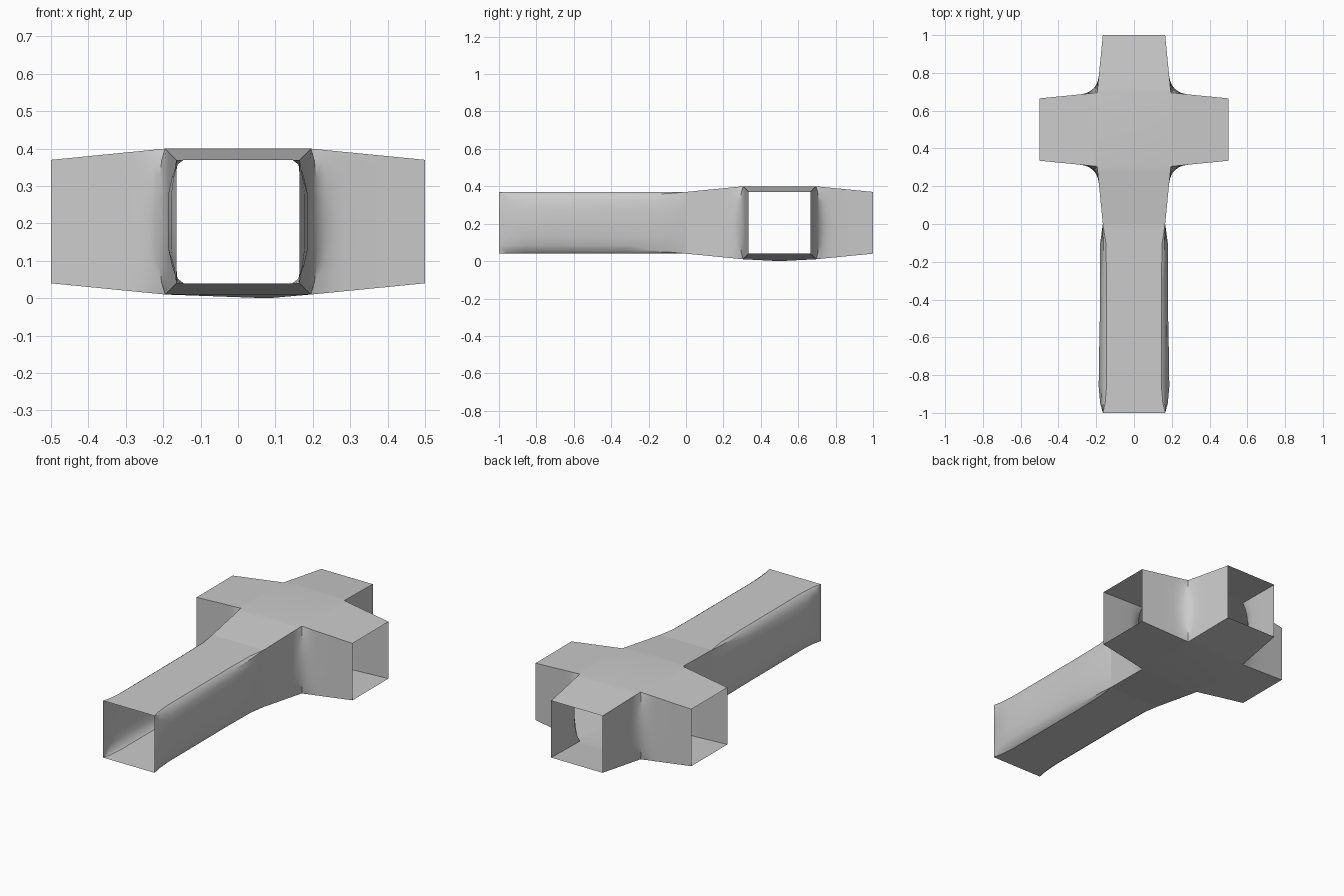
import bpy, math

if "Cube" in bpy.data.objects:
    bpy.data.objects.remove(bpy.data.objects["Cube"])

Z0, Z1, W = 0.04, 0.37, 0.165   # floor, ceiling and half width of the openings
CY = 0.5                        # centre of the crossing along y


def make_object(name, verts, faces):
    mesh = bpy.data.meshes.new(name)
    mesh.from_pydata(verts, [], faces)
    obj = bpy.data.objects.new(name, mesh)
    bpy.context.collection.objects.link(obj)
    bpy.context.view_layer.objects.active = obj
    obj.select_set(True)
    bpy.ops.object.mode_set(mode='EDIT')
    bpy.ops.mesh.select_all(action='SELECT')
    bpy.ops.mesh.remove_doubles(threshold=0.0005)
    bpy.ops.mesh.normals_make_consistent(inside=False)
    bpy.ops.object.mode_set(mode='OBJECT')
    bpy.ops.object.shade_smooth_by_angle(angle=math.radians(35))
    obj.select_set(False)
    return obj


def grid_faces(rows, cols, start=0, closed=False):
    faces = []
    for i in range(rows - 1):
        for j in range(cols if closed else cols - 1):
            k = (j + 1) % cols
            a, b = start + i * cols, start + (i + 1) * cols
            faces.append((a + j, a + k, b + k, b + j))
    return faces


# Straight corridor: square at both ends, softly rounded and bowed between
def section(y, round_amt, bulge):
    mid, half = (Z0 + Z1) / 2, (Z1 - Z0) / 2
    quarter = [(0, half), (0.10, half), (W - 0.02 * round_amt, half),
               (W - 0.004 * round_amt, half - 0.012 * round_amt),
               (W + 0.5 * bulge, half - 0.045), (W + bulge, 0.07), (W + bulge, 0)]
    right = quarter + [(x, -z) for x, z in quarter[-2::-1]]
    ring = right + [(-x, z) for x, z in right[-2:0:-1]]
    return [(x, y, mid + z) for x, z in ring]


stations = [(-1, 0, 0), (-0.95, 0.6, 0.014), (-0.86, 1, 0.022), (-0.7, 1, 0.020),
            (-0.5, 1, 0.016), (-0.3, 1, 0.016), (-0.1, 0.8, 0.014), (0, 0, 0)]
rings = [section(*s) for s in stations]
n = len(rings[0])
make_object("straight_corridor", [v for r in rings for v in r],
            grid_faces(len(rings), n, closed=True))

# Crossing: four mirrored corner walls with a hollow fillet at half height
def lerp(a, b, t):
    return tuple(p + (q - p) * t for p, q in zip(a, b))


END_A, CORNER, END_B = (W, 0.5), (0.195, 0.195), (0.5, W)
F_A, F_B = lerp(END_A, CORNER, 0.70), lerp(CORNER, END_B, 0.30)


def wall_point(s, t):
    z_in = 1 - abs(2 * s - 1)
    low, high = Z0 - 0.03 * z_in, Z1 + 0.03 * z_in
    sharp = lerp(END_A, CORNER, 2 * s) if s < 0.5 else lerp(CORNER, END_B, 2 * s - 1)
    soft = sharp
    if 0.35 < s < 0.65:
        u = (s - 0.35) / 0.30
        soft = lerp(lerp(F_A, CORNER, u), lerp(CORNER, F_B, u), u)
    x, y = lerp(sharp, soft, math.sin(math.pi * t) ** 0.6)
    return x, y, low + (high - low) * t


params = [0, 0.2, 0.35, 0.40, 0.45, 0.5, 0.55, 0.60, 0.65, 0.8, 1]
levels = [0, 0.08, 0.2, 0.35, 0.5, 0.65, 0.8, 0.92, 1]
verts, faces = [], []
for sx in (-1, 1):
    for sy in (-1, 1):
        start = len(verts)
        for s in params:
            for t in levels:
                x, y, z = wall_point(s, t)
                verts.append((sx * x, CY + sy * y, z))
        faces += grid_faces(len(params), len(levels), start)

# Crossing roof and floor: four sloping arms and a central square
c = CORNER[0]
for t in (1, 0):
    for turn in range(4):
        co, si = round(math.cos(turn * math.pi / 2)), round(math.sin(turn * math.pi / 2))
        start = len(verts)
        for s in params[:6]:
            x, y, z = wall_point(s, t)
            for px in (-x, x):
                verts.append((px * co - y * si, CY + px * si + y * co, z))
        faces += grid_faces(6, 2, start)
    z = wall_point(0.5, t)[2]
    start = len(verts)
    verts += [(x, CY + y, z) for x, y in ((-c, -c), (c, -c), (c, c), (-c, c))]
    verts += [(0.08, CY, z if t else 0)]       # slight dip in the floor
    faces += [(start + i, start + (i + 1) % 4, start + 4) for i in range(4)]
make_object("crossing", verts, faces)
